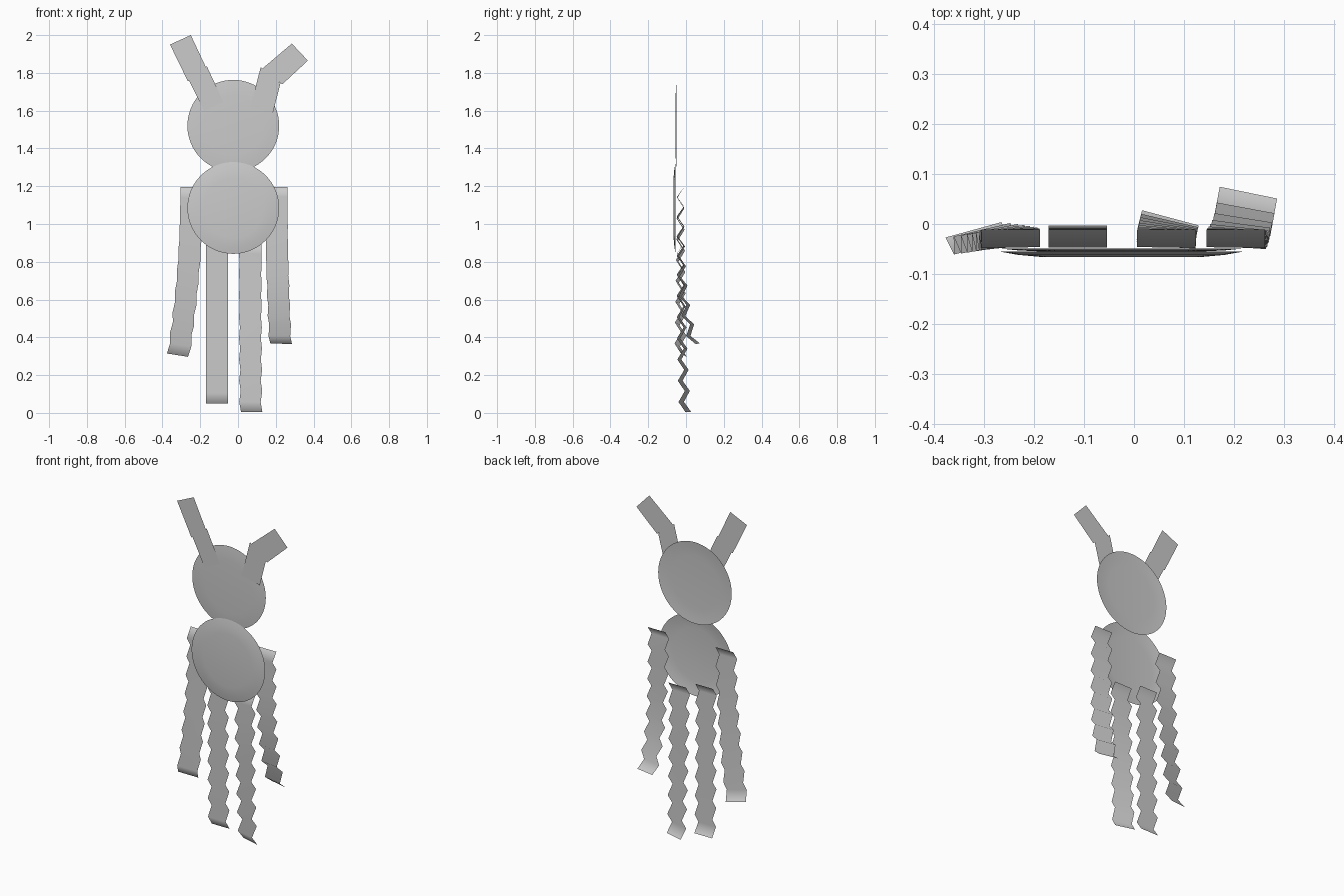
import bpy, math
from mathutils import Vector

if "Cube" in bpy.data.objects:
    bpy.data.objects.remove(bpy.data.objects["Cube"])


def make_object(name, verts, faces, smooth=True):
    mesh = bpy.data.meshes.new(name)
    mesh.from_pydata(verts, [], faces)
    for p in mesh.polygons:
        p.use_smooth = smooth
    mesh.update()
    obj = bpy.data.objects.new(name, mesh)
    bpy.context.scene.collection.objects.link(obj)
    return obj


def paper_disc(name, x, z, radius, y_mid, y_rim, sides=64):
    """Slightly dished paper circle facing the front."""
    rings = ((0.65, y_mid), (0.85, y_mid * 0.6 + y_rim * 0.4), (1.0, y_rim))
    verts = [(x, y_mid, z)]
    for f, y in rings:
        for i in range(sides):
            a = 2 * math.pi * i / sides
            verts.append((x + f * radius * math.cos(a), y, z + f * radius * math.sin(a)))
    faces = []
    for i in range(sides):
        j = (i + 1) % sides
        faces.append((0, 1 + i, 1 + j))
        for r in range(len(rings) - 1):
            a, b = 1 + r * sides, 1 + (r + 1) * sides
            faces.append((a + i, b + i, b + j, a + j))
    return make_object(name, verts, faces)


def pleated_strip(name, x, z_top, z_end, drift_x=0, drift_y=0, power=2, yaw=0,
                  y=-0.029, width=0.117, folds=16, depth=0.018):
    """Accordion-folded strip hanging down, curling and twisting towards its end."""
    length = z_top - z_end

    def path(t):
        return Vector((x + drift_x * t * t, y + drift_y * t ** power, z_top - length * t))

    verts = []
    for i in range(folds + 1):
        t = i / folds
        tangent = (path(t + 0.01) - path(t - 0.01 if i else 0)).normalized()
        a = math.radians(yaw) * t
        side = Vector((math.cos(a), math.sin(a), 0))
        side = (side - tangent * side.dot(tangent)).normalized()
        normal = side.cross(tangent).normalized()
        if normal.y < 0:
            normal = -normal
        c = path(t) + normal * (depth if i % 2 == 0 else -depth)
        verts += [c - side * width / 2, c + side * width / 2]
    faces = [(2 * i, 2 * i + 2, 2 * i + 3, 2 * i + 1) for i in range(folds)]
    return make_object(name, verts, faces)


def ear(name, lower, upper):
    """Two flat overlapping paper rectangles."""
    verts = [(px, -0.059, pz) for px, pz in lower] + [(px, -0.061, pz) for px, pz in upper]
    return make_object(name, verts, [(0, 1, 2, 3), (4, 5, 6, 7)], False)


# Head and body discs
paper_disc("head", -0.025, 1.52, 0.243, -0.055, -0.049)
paper_disc("body", -0.025, 1.085, 0.243, -0.066, -0.055)

# Folded ears in front of the head
ear("left_ear",
    [(-0.18, 1.60), (-0.077, 1.646), (-0.165, 1.835), (-0.262, 1.765)],
    [(-0.265, 1.755), (-0.17, 1.83), (-0.25, 2.0), (-0.36, 1.95)])
ear("right_ear",
    [(0.065, 1.615), (0.185, 1.59), (0.225, 1.745), (0.12, 1.83)],
    [(0.235, 1.74), (0.37, 1.865), (0.285, 1.955), (0.12, 1.815)])

# Accordion arms
pleated_strip("left_arm", -0.246, 1.195, 0.305, drift_x=-0.07, yaw=15)
pleated_strip("right_arm", 0.203, 1.195, 0.36, drift_x=0.022, drift_y=0.075, power=4, yaw=-12)

# Accordion legs
pleated_strip("left_leg", -0.112, 0.94, 0.05, drift_y=0.008)
pleated_strip("right_leg", 0.065, 0.90, 0.003, drift_x=0.003, drift_y=0.024, yaw=-15)
